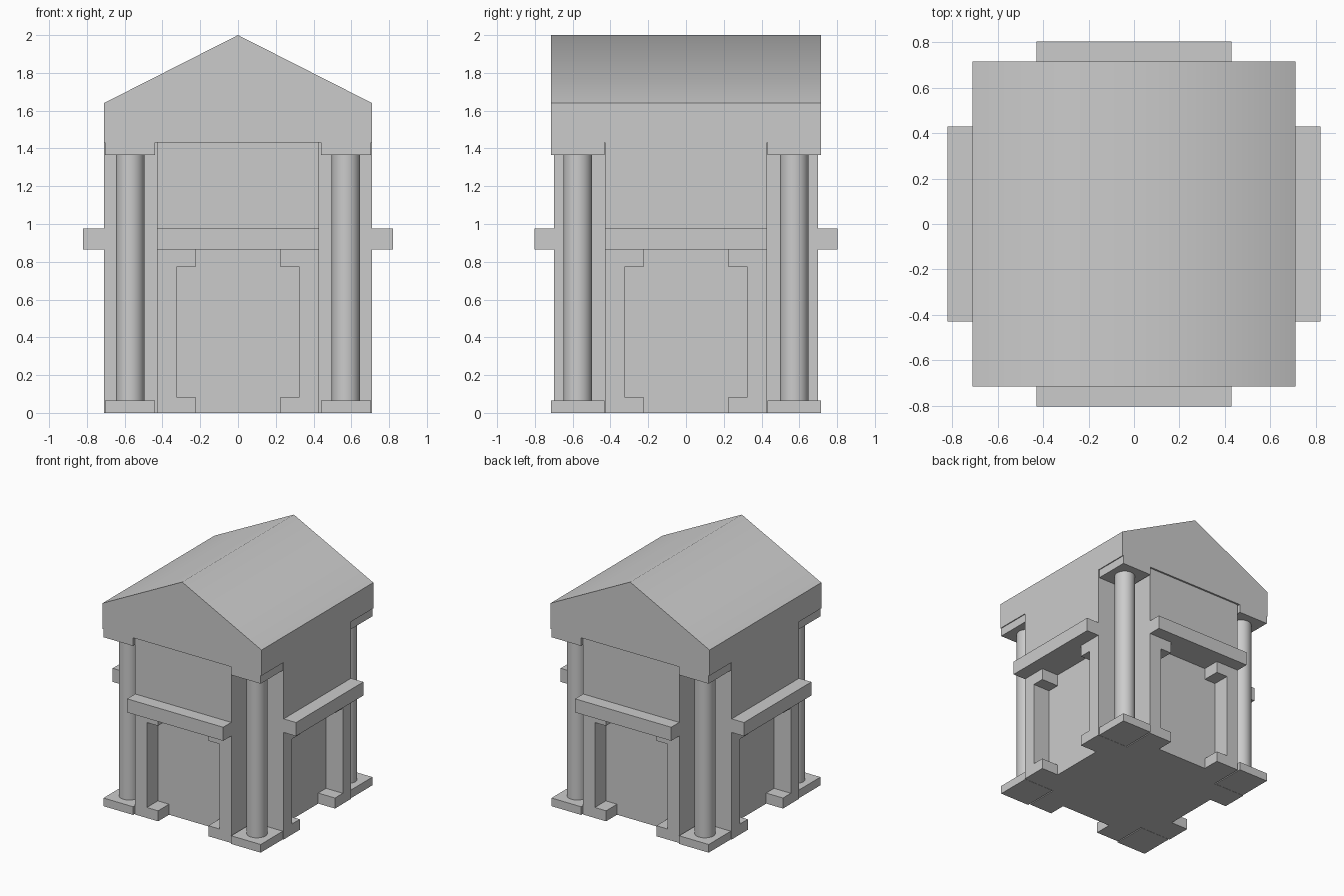
import bpy, bmesh
from math import pi, radians
from mathutils import Matrix, Vector

if "Cube" in bpy.data.objects:
    bpy.data.objects.remove(bpy.data.objects["Cube"])


def to_object(name, bm, smooth=None):
    bmesh.ops.recalc_face_normals(bm, faces=bm.faces)
    mesh = bpy.data.meshes.new(name)
    bm.to_mesh(mesh)
    bm.free()
    ob = bpy.data.objects.new(name, mesh)
    bpy.context.collection.objects.link(ob)
    bpy.context.view_layer.objects.active = ob
    if smooth:
        bpy.ops.object.select_all(action='DESELECT')
        ob.select_set(True)
        bpy.ops.object.shade_smooth_by_angle(angle=radians(smooth))
    return ob


def prism(bm, points, offset):
    """Closed prism: a planar outline pushed along an offset vector."""
    face = bm.faces.new([bm.verts.new(p) for p in points])
    new = bmesh.ops.extrude_face_region(bm, geom=[face], use_keep_orig=True)['geom']
    bmesh.ops.translate(bm, vec=Vector(offset),
                        verts=[g for g in new if isinstance(g, bmesh.types.BMVert)])


def box(name, lo, hi):
    bm = bmesh.new()
    prism(bm, [(lo[0], lo[1], lo[2]), (hi[0], lo[1], lo[2]),
               (hi[0], hi[1], lo[2]), (lo[0], hi[1], lo[2])], (0, 0, hi[2] - lo[2]))
    return to_object(name, bm)


X, Y, ARM, TOP = 0.71, 0.70, 0.43, 1.432

# Cross-shaped walls with notched corners
quarter = [(X, ARM), (ARM, ARM), (ARM, Y)]
plan = (quarter + [(-x, y) for x, y in reversed(quarter)]
        + [(-x, -y) for x, y in quarter] + [(x, -y) for x, y in reversed(quarter)])
bm = bmesh.new()
prism(bm, [(x, y, 0) for x, y in plan], (0, 0, TOP))
walls = to_object("walls", bm)

# Stepped doorway recess on all four sides
half = [(0.225, -0.1), (0.225, 0.085), (0.325, 0.085),
        (0.325, 0.772), (0.225, 0.772), (0.225, 0.865)]
outline = half + [(-x, z) for x, z in reversed(half)]
bm = bmesh.new()
for i in range(4):
    turn = Matrix.Rotation(i * pi / 2, 4, 'Z')
    prism(bm, [turn @ Vector((x, -0.56, z)) for x, z in outline],
          turn @ Vector((0, -0.3, 0)))
cutter = to_object("doorway_cutter", bm)
cutter.hide_render = True
mod = walls.modifiers.new("doorways", 'BOOLEAN')
mod.operation = 'DIFFERENCE'
mod.solver = 'EXACT'
mod.object = cutter
bpy.context.view_layer.objects.active = walls
bpy.ops.object.modifier_apply(modifier=mod.name)
bpy.data.objects.remove(cutter)

# Ledges above the doorways
for s, side in ((-1, "front"), (1, "back")):
    y = sorted((s * Y, s * 0.803))
    box(side + "_ledge", (-ARM, y[0], 0.865), (ARM, y[1], 0.975))
for s, side in ((-1, "left"), (1, "right")):
    x = sorted((s * X, s * 0.82))
    box(side + "_ledge", (x[0], -ARM, 0.865), (x[1], ARM, 0.975))

# Corner columns with square base and capital
for sx, a in ((-1, "left"), (1, "right")):
    for sy, b in ((-1, "front"), (1, "back")):
        cx, cy = sx * 0.571, sy * 0.573
        for part, z0, z1 in (("base", 0, 0.066), ("capital", 1.366, TOP)):
            box(f"{b}_{a}_column_{part}", (cx - 0.132, cy - 0.141, z0),
                (cx + 0.132, cy + 0.141, z1))
        bm = bmesh.new()
        bmesh.ops.create_cone(bm, cap_ends=True, segments=32, radius1=0.076, radius2=0.076,
                              depth=1.31, matrix=Matrix.Translation((cx, cy, 0.716)))
        to_object(f"{b}_{a}_column", bm, 30)

# Gabled roof block
bm = bmesh.new()
gable = [(-X, TOP), (X, TOP), (X, 1.64), (0, 2.0), (-X, 1.64)]
prism(bm, [(x, -0.714, z) for x, z in gable], (0, 1.428, 0))
to_object("roof", bm, 58)
